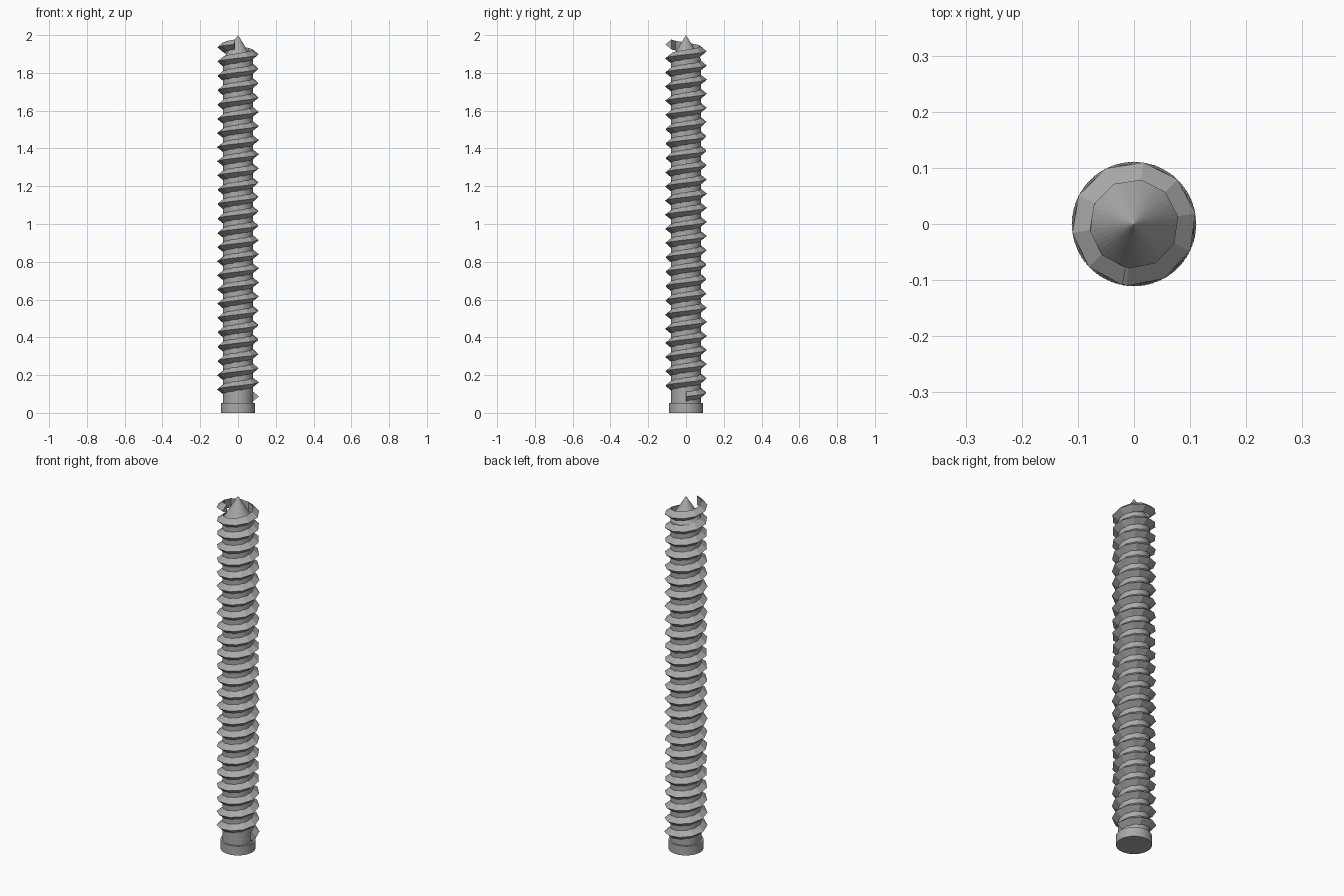
import bpy
import bmesh
from math import cos, sin, pi, radians

if "Cube" in bpy.data.objects:
    bpy.data.objects.remove(bpy.data.objects["Cube"], do_unlink=True)

steel = bpy.data.materials.new("steel grey")
steel.use_nodes = True
GREY = (0.4, 0.4, 0.4, 1)
steel.diffuse_color = GREY
steel.node_tree.nodes["Principled BSDF"].inputs["Base Color"].default_value = GREY

CORE_R, HEAD_R, TIP_R = 0.079, 0.09, 0.111
HEAD_TOP, CONE_BASE, TOP = 0.052, 1.873, 2.0


def add_object(name, bm):
    bmesh.ops.recalc_face_normals(bm, faces=bm.faces)
    mesh = bpy.data.meshes.new(name)
    bm.to_mesh(mesh)
    bm.free()
    mesh.materials.append(steel)
    obj = bpy.data.objects.new(name, mesh)
    bpy.context.collection.objects.link(obj)
    return obj


def turned(name, r_low, r_high, z_low, z_high, sides=48):
    """Cylinder or cone standing between two heights."""
    bm = bmesh.new()
    bmesh.ops.create_cone(bm, cap_ends=True, segments=sides,
                          radius1=r_low, radius2=r_high, depth=z_high - z_low)
    bmesh.ops.translate(bm, verts=bm.verts, vec=(0, 0, (z_low + z_high) / 2))
    return add_object(name, bm)


# Head, shaft and pointed tip
parts = [turned("head", HEAD_R, HEAD_R, 0, HEAD_TOP),
         turned("shaft", CORE_R, CORE_R, HEAD_TOP, CONE_BASE)]
turned("point", CORE_R, 0, CONE_BASE, TOP)

bpy.ops.object.select_all(action="DESELECT")
for part in parts:
    part.select_set(True)
bpy.context.view_layer.objects.active = parts[0]
bpy.ops.object.shade_smooth_by_angle(angle=radians(30))

# Faceted thread: a triangular section swept up a right-handed helix
STEPS, TURNS, PITCH, START_Z, HALF = 250, 24.72, 0.0754, 0.087, 0.026
section = [(CORE_R, -HALF), (TIP_R, 0), (CORE_R, HALF)]
bm = bmesh.new()
rings = []
for i in range(STEPS + 1):
    turn = TURNS * i / STEPS
    a = 2 * pi * turn
    rings.append([bm.verts.new((r * cos(a), r * sin(a), START_Z + PITCH * turn + dz))
                  for r, dz in section])
for low, high in zip(rings, rings[1:]):
    for k in range(3):
        j = (k + 1) % 3
        bm.faces.new((low[k], high[k], high[j], low[j]))
bm.faces.new(rings[0])
bm.faces.new(rings[-1])
add_object("thread", bm)
